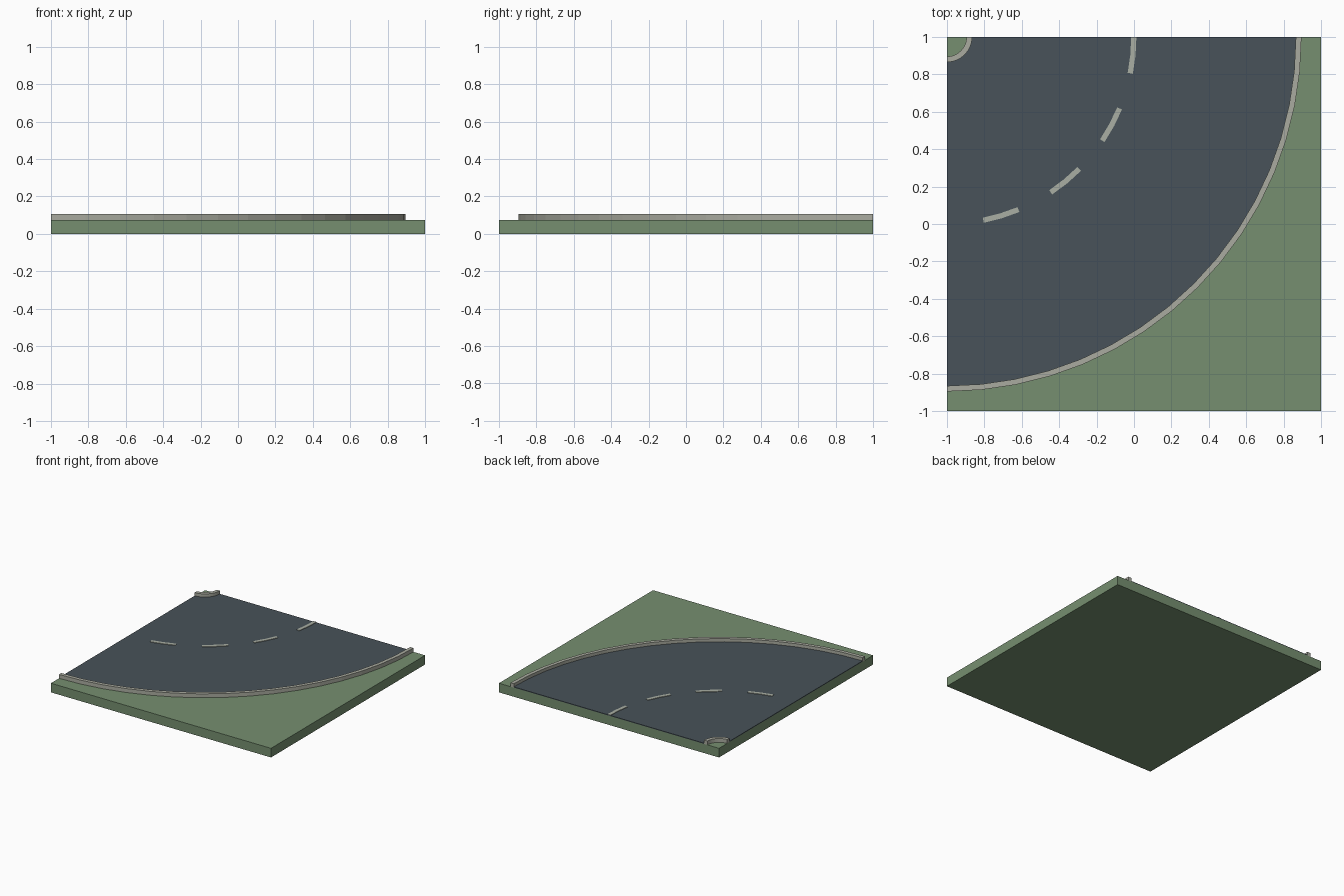
import bpy
import bmesh
from math import cos, sin, radians

if "Cube" in bpy.data.objects:
    bpy.data.objects.remove(bpy.data.objects["Cube"], do_unlink=True)


def material(name, rgb):
    mat = bpy.data.materials.new(name)
    mat.use_nodes = True
    mat.diffuse_color = (*rgb, 1)
    mat.node_tree.nodes["Principled BSDF"].inputs["Base Color"].default_value = (*rgb, 1)
    return mat


grass = material("grass green", (0.18, 0.275, 0.16))
asphalt = material("asphalt grey", (0.065, 0.085, 0.1))
concrete = material("concrete", (0.4, 0.41, 0.35))
paint = material("lane paint", (0.4, 0.43, 0.37))

CORNER = (-1, 1)  # centre of the bend
BASE_TOP = 0.075
ROAD_TOP = 0.081


def finish(name, bm, mat):
    bmesh.ops.recalc_face_normals(bm, faces=bm.faces)
    mesh = bpy.data.meshes.new(name)
    bm.to_mesh(mesh)
    bm.free()
    mesh.materials.append(mat)
    obj = bpy.data.objects.new(name, mesh)
    bpy.context.scene.collection.objects.link(obj)
    return obj


def arc_slab(name, r_in, r_out, z_low, z_high, mat, start=0, end=90, steps=16):
    """Sweep a rectangular section around the bend centre."""
    bm = bmesh.new()
    section = [(r_in, z_low), (r_out, z_low), (r_out, z_high), (r_in, z_high)]
    rings = []
    for i in range(steps + 1):
        a = radians(start + (end - start) * i / steps)
        rings.append([bm.verts.new((CORNER[0] + r * cos(a), CORNER[1] - r * sin(a), z))
                      for r, z in section])
    for p, q in zip(rings, rings[1:]):
        for k in range(4):
            n = (k + 1) % 4
            bm.faces.new((p[k], p[n], q[n], q[k]))
    bm.faces.new(rings[0])
    bm.faces.new(rings[-1])
    return finish(name, bm, mat)


# Square ground tile
bm = bmesh.new()
bmesh.ops.create_cube(bm, size=1)
bmesh.ops.scale(bm, vec=(2, 2, BASE_TOP), verts=bm.verts)
bmesh.ops.translate(bm, vec=(0, 0, BASE_TOP / 2), verts=bm.verts)
finish("ground_tile", bm, grass)

# Road surface and its two kerbs
arc_slab("road", 0.135, 1.865, BASE_TOP, ROAD_TOP, asphalt)
arc_slab("outer_kerb", 1.865, 1.895, BASE_TOP, 0.107, concrete)
arc_slab("inner_kerb", 0.105, 0.135, BASE_TOP, 0.107, concrete)

# Dashed centre line: four dashes with equal gaps
DASH = 90 / 8
for i in range(4):
    arc_slab(f"lane_dash_{i + 1}", 0.985, 1.013, ROAD_TOP, ROAD_TOP + 0.004, paint,
             start=2 * i * DASH, end=(2 * i + 1) * DASH, steps=2)
